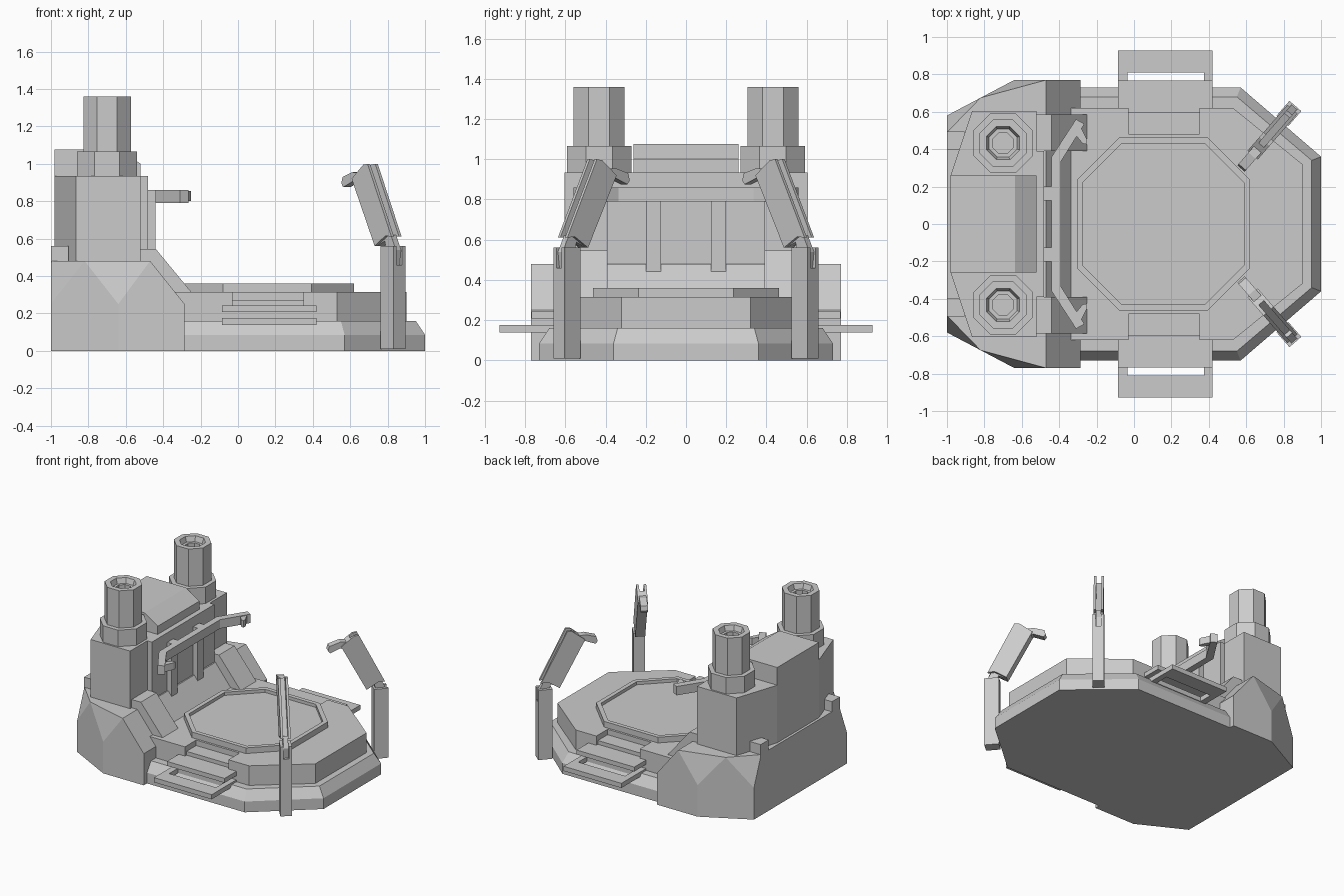
import bpy, bmesh, math
from mathutils import Vector, Matrix

if "Cube" in bpy.data.objects:
    bpy.data.objects.remove(bpy.data.objects["Cube"])


def finish(name, bm, matrix=None):
    if matrix:
        bmesh.ops.transform(bm, matrix=matrix, verts=bm.verts)
    bmesh.ops.recalc_face_normals(bm, faces=bm.faces)
    me = bpy.data.meshes.new(name)
    bm.to_mesh(me)
    bm.free()
    ob = bpy.data.objects.new(name, me)
    bpy.context.collection.objects.link(ob)
    return ob


def loft(name, rings, matrix=None):
    """Closed skin through rings of equal length, capped at both ends."""
    bm = bmesh.new()
    vs = [[bm.verts.new(p) for p in r] for r in rings]
    n = len(vs[0])
    for a, b in zip(vs, vs[1:]):
        for i in range(n):
            bm.faces.new((a[i], a[(i + 1) % n], b[(i + 1) % n], b[i]))
    bm.faces.new(vs[0])
    bm.faces.new(vs[-1])
    return finish(name, bm, matrix)


def slab(name, outline, z0, z1):
    return loft(name, [[(x, y, z) for x, y in outline] for z in (z0, z1)])


def side(name, profile, y0, y1, matrix=None):
    return loft(name, [[(x, y, z) for x, z in profile] for y in (y0, y1)], matrix)


def box(name, x0, x1, y0, y1, z0, z1, matrix=None):
    return side(name, [(x0, z0), (x1, z0), (x1, z1), (x0, z1)], y0, y1, matrix)


def octagon(cx, cy, a, h=None):
    """Octagon of apothem a whose straight sides have half length h."""
    h = a * math.tan(math.pi / 8) if h is None else h
    q = [(a, -h), (a, h), (h, a), (-h, a), (-a, h), (-a, -h), (-h, -a), (h, -a)]
    return [(cx + x, cy + y) for x, y in q]


def ring3(outline, z):
    return [(x, y, z) for x, y in outline]


def sym(points):
    """Mirror half an outline over y = 0."""
    return points + [(x, -y) for x, y in reversed(points)]


def cut(ob, cutter):
    m = ob.modifiers.new("cut", 'BOOLEAN')
    m.operation, m.solver, m.object = 'DIFFERENCE', 'EXACT', cutter
    cutter.hide_render = True
    cutter.hide_set(True)


# rear base with faceted corners
bm = bmesh.new()
for s in (1, -1):
    for z in (0, .25):
        for x, y in ((-1, .58), (-.64, .77), (-.285, .77)):
            bm.verts.new((x, s * y, z))
    for x, y in ((-1, .49), (-.82, .675), (-.47, .77)):
        bm.verts.new((x, s * y, .48))
bmesh.ops.convex_hull(bm, input=bm.verts)
bmesh.ops.dissolve_limit(bm, angle_limit=.01, verts=bm.verts, edges=bm.edges)
finish("rear_base", bm)

# floor plate with chamfered upper edge
low = sym([(-.32, .73), (.57, .73), (1, .36)])
top = sym([(-.32, .68), (.55, .68), (.95, .34)])
loft("floor_plate", [ring3(low, 0), ring3(low, .085), ring3(top, .16)])

# main platform with step notches
platform = slab("platform", sym([(-.4, .62), (.53, .62), (.9, .32)]), .12, .315)
for s in (1, -1):
    cut(platform, box("notch_cutter", -.03, .35, s * .48, s * .7, .24, .4))

# octagonal pad with raised rim
c = (.157, 0)
loft("pad_rim", [ring3(octagon(*c, a, h), z) for a, h, z in
                 ((.463, .236, .30), (.463, .236, .36), (.43, .222, .36), (.43, .222, .335))])

# central housing and front panel
side("housing", [(-.98, .45), (-.52, .45), (-.52, 1.0), (-.635, 1.075), (-.98, 1.075)], -.26, .26)
box("front_panel", -.54, -.48, -.39, .39, .45, .935)

# handrail
rail = [(-.44, .36), (-.31, .56), (-.265, .535), (-.39, .335)]
slab("handrail_bar", [(-.44, -.36), (-.39, -.335), (-.39, .335), (-.44, .36)], .79, .86)

for s, tag in ((1, "back"), (-1, "front")):
    slab("handrail_end_" + tag, [(x, s * y) for x, y in rail], .79, .86)
    slab("handrail_grip_" + tag, [(x, s * y) for x, y in
         ((-.32, .485), (-.29, .53), (-.25, .45), (-.25, .425), (-.275, .43))], .80, .855)
    box("rail_post_" + tag, -.485, -.44, s * .125, s * .2, .44, .86)

    # corner tower
    slab("tower_" + tag, [(x, s * y) for x, y in
         ((-.52, .25), (-.52, .605), (-.865, .605), (-.98, .26))], .45, .935)
    t = (-.70, s * .432)
    slab("stack_collar_" + tag, octagon(*t, .16), .92, 1.065)
    loft("stack_" + tag, [ring3(octagon(*t, a), z) for a, z in
         ((.127, 1.05), (.127, 1.36), (.088, 1.36), (.075, 1.32), (.055, 1.32), (.055, 1.25))])

    # sloped brace and small rear lug
    side("brace_" + tag, [(-.53, .45), (-.53, .545), (-.44, .545), (-.25, .315), (-.30, .27)],
         s * .39, s * .585)
    box("rear_lug_" + tag, -1, -.905, s * .395, s * .495, .46, .56)

    # side steps
    box("inner_step_" + tag, -.03, .35, s * .47, s * .60, .22, .272)
    box("upper_step_" + tag, -.085, .42, s * .60, s * .767, .207, .242)
    lower = box("lower_step_" + tag, -.085, .42, s * .60, s * .928, .138, .175)
    cut(lower, box("slot_cutter", -.035, .375, s * .70, s * .81, .1, .2))

    # bent clamp arm on the angled corner, built along local x pointing outward
    m = Matrix.Translation((.828, s * .591, 0)) @ Matrix.Rotation(s * math.radians(49), 4, 'Z')
    box("arm_post_" + tag, -.053, .053, -.042, .042, .01, .46, m)
    box("arm_post_inner_" + tag, -.053, -.015, -.042, .042, .46, .56, m)
    for k in (1, -1):
        box("arm_post_cheek_" + tag, -.015, .053, k * .02, k * .042, .46, .56, m)
        side("arm_cheek_" + tag, [(-.107, .56), (-.02, .615), (.03, .61), (-.165, 1.0),
             (-.20, .995), (-.295, .92)], k * .018, k * .036, m)
    side("arm_web_" + tag, [(-.107, .56), (-.01, .605), (-.225, .975), (-.295, .92)],
         -.018, .018, m)
    side("arm_link_" + tag, [(-.01, .46), (.035, .46), (.045, .54), (.005, .62), (-.05, .60)],
         -.018, .018, m)
    side("arm_tip_" + tag, [(-.375, .875), (-.39, .895), (-.38, .93), (-.30, .955), (-.235, .95),
         (-.25, .89), (-.30, .905)], -.026, .026, m)
